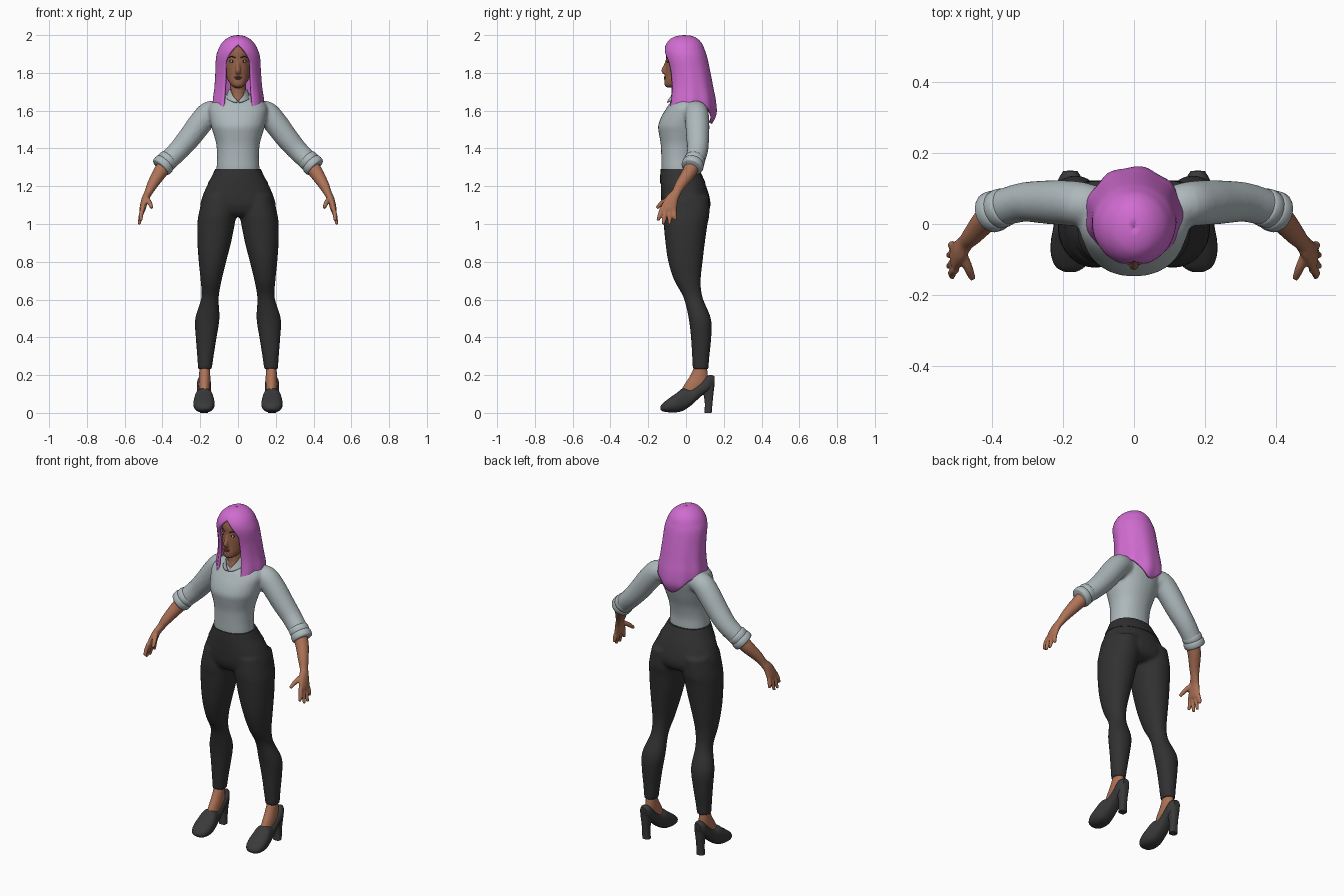
import bpy, bmesh, math
from mathutils import Vector

if "Cube" in bpy.data.objects:
    bpy.data.objects.remove(bpy.data.objects["Cube"])

def mat(name, *c):
    m = bpy.data.materials.new(name)
    m.diffuse_color = (*c, 1)
    m.use_nodes = True
    m.node_tree.nodes["Principled BSDF"].inputs["Base Color"].default_value = m.diffuse_color
    return m

HAIR = mat("orchid hair", .64, .15, .64)
SHIRT = mat("pale grey shirt", .42, .48, .50)
TROUSER = mat("charcoal trousers", .031, .031, .031)
SHOE = mat("dark shoe", .042, .042, .044)
LIMB = mat("warm brown skin", .42, .17, .095)
FACE = mat("deep brown skin", .30, .12, .068)
LIP = mat("brown lip", .22, .07, .05)
WHITE = mat("eye white", .6, .58, .56)
DARK = mat("dark brown", .03, .018, .014)

def dense(rows, k=4):
    """Catmull-Rom resampling of rows of numbers."""
    out = []
    for i in range(len(rows) - 1):
        p0, p1, p2, p3 = (rows[max(0, min(len(rows) - 1, i + d))] for d in (-1, 0, 1, 2))
        for j in range(k):
            t = j / k
            out.append([.5 * (2*b + (c - a)*t + (2*a - 5*b + 4*c - d)*t*t + (3*b - a - 3*c + d)*t**3)
                        for a, b, c, d in zip(p0, p1, p2, p3)])
    out.append(list(rows[-1]))
    return out

def loft(bm, rings, p=2.0, n=28):
    """Skin closed superellipse rings given as (centre, u, v)."""
    f = lambda q: math.copysign(abs(q) ** (2 / p), q)
    loops = []
    for c, u, v in rings:
        angs = [2 * math.pi * i / n for i in range(n)]
        loops.append([bm.verts.new(c + u * f(math.cos(a)) + v * f(math.sin(a))) for a in angs])
    for a, b in zip(loops, loops[1:]):
        for i in range(n):
            bm.faces.new((a[i], a[(i + 1) % n], b[(i + 1) % n], b[i]))
    bm.faces.new(loops[0])
    bm.faces.new(loops[-1])

def stack(bm, rows, s=1, p=2.0, k=4):
    """Horizontal rings: z, x0, x1, y0, y1."""
    loft(bm, [(Vector((s * (a + b) / 2, (c + d) / 2, z)), Vector(((b - a) / 2, 0, 0)), Vector((0, (d - c) / 2, 0)))
              for z, a, b, c, d in dense(rows, k)], p)

def sym(rows):
    """z, half width, y0, y1 to centred stack rows."""
    return [(z, -w, w, a, b) for z, w, a, b in rows]

def tube(bm, rows, s=1, k=4, n=20):
    """Rings across a path: x, y, z, radius along y, other radius."""
    r = dense(rows, k)
    pts = [Vector((s * q[0], q[1], q[2])) for q in r]
    rings = []
    for i, q in enumerate(r):
        d = (pts[min(i + 1, len(r) - 1)] - pts[max(i - 1, 0)]).normalized()
        side = Vector((0, 1, 0))
        u = (side - d * side.dot(d)).normalized()
        rings.append((pts[i], u * q[3], d.cross(u) * q[4]))
    loft(bm, rings, n=n)

def finish(bm, name, m, voxel=0, smooth=4, solid=0):
    bmesh.ops.recalc_face_normals(bm, faces=bm.faces)
    me = bpy.data.meshes.new(name)
    bm.to_mesh(me)
    bm.free()
    ob = bpy.data.objects.new(name, me)
    bpy.context.collection.objects.link(ob)
    me.materials.append(m)
    if voxel:
        r = ob.modifiers.new("blend", 'REMESH')
        r.mode, r.voxel_size, r.use_smooth_shade = 'VOXEL', voxel, True
        sm = ob.modifiers.new("soften", 'SMOOTH')
        sm.factor, sm.iterations = .5, smooth
    if solid:
        so = ob.modifiers.new("thickness", 'SOLIDIFY')
        so.thickness, so.offset = solid, -1
    bpy.ops.object.select_all(action='DESELECT')
    ob.select_set(True)
    bpy.context.view_layer.objects.active = ob
    bpy.ops.object.shade_smooth_by_angle(angle=math.radians(50))
    return ob

def shell(name, m, prof, bottom, gap, solid, rows=44, cols=64, ripple=0):
    """Hanging sheet around the z axis with an opening at the front."""
    prof = dense(prof, 5)
    top = prof[0][0]
    bm = bmesh.new()
    grid = []
    for j in range(rows + 1):
        t = (j / rows) ** 1.4
        line = []
        for i in range(cols + 1):
            a = 2 * math.pi * i / cols
            z = top - t * (top - bottom(a))
            k = next((k for k in range(1, len(prof)) if prof[k][0] <= z), len(prof) - 1)
            q0, q1 = prof[k - 1], prof[k]
            f = max(0, min(1, (q0[0] - z) / (q0[0] - q1[0])))
            w, y0, y1 = (q0[c] + (q1[c] - q0[c]) * f for c in (1, 2, 3))
            g = gap(z)
            a = g + (2 * math.pi - 2 * g) * i / cols
            s = 1 + ripple * math.sin(9 * a) * t * t
            line.append(bm.verts.new((w * s * math.sin(a), (y0 + y1) / 2 - (y1 - y0) / 2 * s * math.cos(a), z)))
        grid.append(line)
    for a, b in zip(grid, grid[1:]):
        for i in range(cols):
            bm.faces.new((a[i], a[i + 1], b[i + 1], b[i]))
    bmesh.ops.remove_doubles(bm, verts=bm.verts, dist=.0004)
    ob = finish(bm, name, m, solid=solid)
    # outward normals so the thickness grows inward
    back = max(ob.data.polygons, key=lambda q: q.center.y)
    if back.normal.y < 0:
        ob.data.flip_normals()
    return ob

def blob(name, m, loc, size, mirror=False):
    bm = bmesh.new()
    for s in ((1, -1) if mirror else (1,)):
        r = bmesh.ops.create_uvsphere(bm, u_segments=16, v_segments=10, radius=1)
        for v in r['verts']:
            v.co = Vector((s * loc[0] + v.co.x * size[0], loc[1] + v.co.y * size[1], loc[2] + v.co.z * size[2]))
    return finish(bm, name, m)

# Trousers: pelvis and two legs blended together
hips = [(1.29, .118, -.132, .066), (1.25, .137, -.134, .086), (1.2, .166, -.134, .107), (1.15, .187, -.133, .123),
        (1.1, .2, -.128, .13), (1.06, .185, -.11, .115), (1.04, .12, -.085, .08)]
leg = [(1.15, .01, .186, -.12, .123), (1.05, .01, .209, -.124, .124), (1.0, .017, .215, -.119, .114),
       (.9, .037, .215, -.109, .1), (.8, .063, .208, -.094, .088), (.7, .087, .198, -.062, .078),
       (.61, .102, .194, -.013, .088), (.5, .098, .227, .014, .132), (.4, .113, .224, .026, .134),
       (.3, .129, .216, .032, .124), (.23, .139, .212, .036, .119)]
bm = bmesh.new()
stack(bm, sym(hips), p=2.2)
for s in (1, -1):
    stack(bm, leg, s, p=2.15)
finish(bm, "trousers", TROUSER, voxel=.009, smooth=5)
bm = bmesh.new()
stack(bm, sym([(z, w + .003, a - .003, b + .003) for z, w, a, b in
               ((1.292, .117, -.131, .065), (1.25, .137, -.134, .086), (1.215, .157, -.134, .101))]), p=2.2)
finish(bm, "waistband", TROUSER)

# Shirt: torso and sleeves blended together
torso = [(1.24, .11, -.122, .055), (1.29, .114, -.13, .058), (1.35, .111, -.131, .057), (1.42, .115, -.134, .07),
         (1.48, .131, -.144, .09), (1.52, .143, -.148, .102), (1.57, .152, -.13, .116), (1.61, .157, -.106, .12),
         (1.64, .142, -.086, .115), (1.67, .1, -.06, .095), (1.69, .06, -.045, .07)]
sleeve = [(.10, .05, 1.592, .055), (.15, .056, 1.588, .063), (.2, .06, 1.533, .064), (.255, .062, 1.46, .061),
          (.31, .062, 1.395, .056), (.36, .05, 1.345, .053), (.39, .04, 1.315, .05)]
bm = bmesh.new()
stack(bm, sym(torso), p=2.15)
for s in (1, -1):
    tube(bm, [(*q, q[3]) for q in sleeve], s)
finish(bm, "shirt", SHIRT, voxel=.009, smooth=4)

# Rolled cuffs
bm = bmesh.new()
for s in (1, -1):
    for t0, t1, r in ((0, .55, .055), (.45, 1, .058)):
        ends = [(t0, r - .006), (t0 + .1, r), (t1 - .1, r), (t1, r - .006)]
        tube(bm, [(.362 + .048 * t, .05 - .02 * t, 1.348 - .05 * t, q, q) for t, q in ends], s, k=2)
finish(bm, "rolled_cuffs", SHIRT)

# Collar with a V opening
shell("collar", SHIRT, [(1.712, .05, -.062, .055), (1.69, .058, -.078, .07), (1.64, .082, -.104, .095)],
      lambda a: 1.668 - .024 * max(0, math.cos(a)) ** 3,
      lambda z: max(.06, min(.85, (z - 1.65) * 15)), .006, rows=10)

# Forearms and hands
bm = bmesh.new()
for s in (1, -1):
    tube(bm, [(.37, .045, 1.33, .042, .042), (.415, .015, 1.27, .037, .037), (.455, -.03, 1.205, .029, .028),
              (.475, -.052, 1.165, .025, .021), (.492, -.075, 1.13, .034, .019), (.504, -.091, 1.085, .042, .017),
              (.507, -.095, 1.065, .036, .013)], s)
    for y, tip in ((-.127, (.513, -.15, 1.018)), (-.105, (.524, -.12, .998)),
                   (-.083, (.524, -.088, .998)), (-.064, (.515, -.056, 1.02))):
        mid = (.514, (y + tip[1]) / 2, 1.045)
        tube(bm, [(.504, y, 1.085, .012, .012), (*mid, .012, .012), (*tip, .008, .008)], s, n=12)
    tube(bm, [(.487, -.08, 1.14, .014, .014), (.468, -.125, 1.112, .013, .013), (.456, -.155, 1.085, .009, .009)], s, n=12)
finish(bm, "forearms_and_hands", LIMB, voxel=.005, smooth=2)

# Ankles and pumps
bm = bmesh.new()
for s in (1, -1):
    stack(bm, [(.26, .15, .203, .05, .107), (.2, .147, .206, .024, .115), (.15, .147, .208, -.008, .11),
               (.1, .15, .206, -.035, .06)], s)
finish(bm, "ankles", LIMB)
pump = [(-.136, .018, .034, .014), (-.122, .008, .052, .04), (-.09, .003, .077, .054), (-.05, .003, .105, .055),
        (-.015, .012, .13, .049), (.03, .042, .127, .041), (.08, .088, .162, .037), (.12, .112, .2, .036),
        (.15, .145, .195, .02)]
bm = bmesh.new()
for s in (1, -1):
    loft(bm, [(Vector((s * .18, y, (a + b) / 2)), Vector((w, 0, 0)), Vector((0, 0, (b - a) / 2)))
              for y, a, b, w in dense(pump)], p=2.4)
finish(bm, "pumps", SHOE)
bm = bmesh.new()
for s in (1, -1):
    stack(bm, [(0, .158, .202, .098, .136), (.07, .159, .201, .098, .142), (.15, .15, .21, .078, .151)], s, p=3)
finish(bm, "shoe_heels", SHOE)

# Head, neck and nose
bm = bmesh.new()
stack(bm, sym([(1.6, .055, -.068, .06), (1.655, .05, -.074, .055), (1.69, .044, -.062, .045), (1.77, .044, -.05, .05)]))
stack(bm, sym([(1.722, .018, -.1, -.06), (1.735, .036, -.113, -.03), (1.76, .053, -.114, .02), (1.79, .064, -.111, .07),
               (1.83, .071, -.109, .09), (1.87, .073, -.107, .1), (1.91, .072, -.106, .1), (1.95, .062, -.088, .085),
               (1.975, .035, -.05, .05)]))
tube(bm, [(0, -.1, 1.865, .008, .008), (0, -.108, 1.84, .01, .01), (0, -.118, 1.812, .013, .014),
          (0, -.109, 1.798, .009, .016)], n=12)
finish(bm, "head_and_neck", FACE, voxel=.005, smooth=3)

# Facial features
blob("lips_upper", LIP, (0, -.112, 1.778), (.021, .006, .0045))
blob("lips_lower", LIP, (0, -.111, 1.77), (.017, .007, .005))
blob("eyelids", DARK, (.03, -.0945, 1.862), (.0155, .0055, .0075), True)
blob("eyes", WHITE, (.03, -.0965, 1.861), (.0125, .0055, .0055), True)
blob("irises", DARK, (.029, -.0995, 1.861), (.0045, .0035, .005), True)
bm = bmesh.new()
for s in (1, -1):
    tube(bm, [(.014, -.104, 1.88, .003, .003), (.034, -.095, 1.887, .003, .003), (.05, -.08, 1.88, .002, .002)], s, n=8)
finish(bm, "eyebrows", DARK)

# Long hair, open around the face, with front locks and a pointed back
hair = [(2.0, .001, -.011, -.009), (1.996, .03, -.045, .03), (1.982, .06, -.08, .06), (1.955, .088, -.104, .085),
        (1.92, .106, -.117, .1), (1.88, .117, -.115, .113), (1.8, .121, -.1, .13), (1.72, .127, -.096, .145),
        (1.65, .136, -.104, .158), (1.58, .135, -.118, .16), (1.52, .118, -.118, .13)]
shell("long_hair", HAIR, hair,
      lambda a: 1.625 - .06 * max(0, math.cos(a)) ** 6 - .095 * max(0, -math.cos(a)) ** 3,
      lambda z: .6 * max(0, min(1, (1.948 - z) / .09)) ** .6, .014, ripple=.025)
